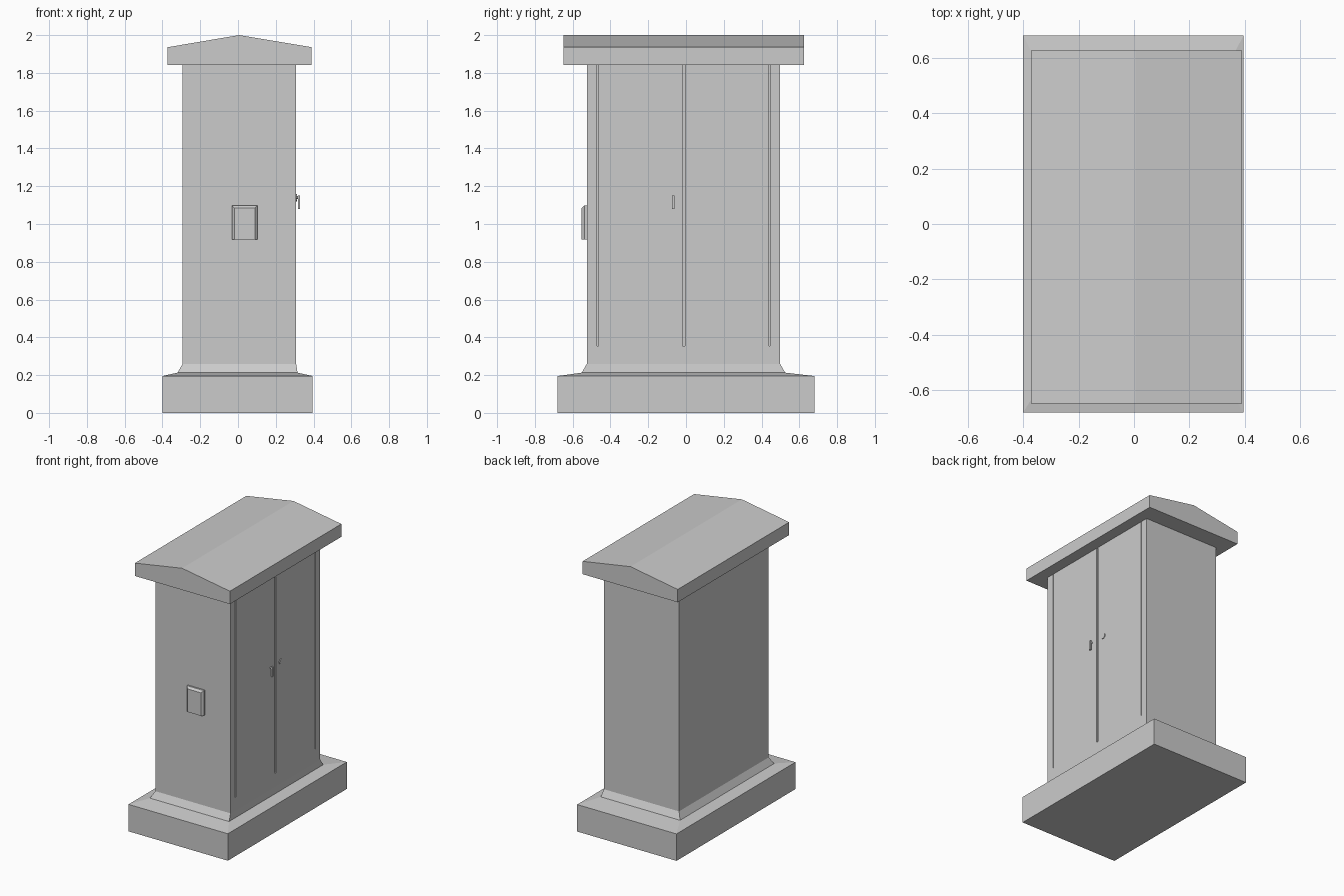
import bpy, bmesh, math

if "Cube" in bpy.data.objects:
    bpy.data.objects.remove(bpy.data.objects["Cube"])


def finish(name, bm):
    bmesh.ops.recalc_face_normals(bm, faces=bm.faces[:])
    mesh = bpy.data.meshes.new(name)
    bm.to_mesh(mesh)
    bm.free()
    obj = bpy.data.objects.new(name, mesh)
    bpy.context.collection.objects.link(obj)
    return obj


def loft(name, rings):
    """Join equal-length point rings with quads and cap both ends."""
    bm = bmesh.new()
    loops = [[bm.verts.new(p) for p in ring] for ring in rings]
    n = len(loops[0])
    for a, b in zip(loops, loops[1:]):
        for i in range(n):
            j = (i + 1) % n
            bm.faces.new((a[i], a[j], b[j], b[i]))
    bm.faces.new(loops[0])
    bm.faces.new(loops[-1])
    return finish(name, bm)


def rect(x0, x1, y0, y1, z):
    return [(x0, y0, z), (x1, y0, z), (x1, y1, z), (x0, y1, z)]


def box(name, x0, x1, y0, y1, z0, z1):
    return loft(name, [rect(x0, x1, y0, y1, z0), rect(x0, x1, y0, y1, z1)])


def disc(name, x0, x1, y, z, r, sides):
    ang = [2 * math.pi * i / sides for i in range(sides)]
    return loft(name, [[(x, y + r * math.cos(a), z + r * math.sin(a)) for a in ang]
                       for x in (x0, x1)])


# Plinth with sloped top
loft("plinth", [rect(-0.40, 0.395, -0.68, 0.68, 0),
                rect(-0.40, 0.395, -0.68, 0.68, 0.195),
                rect(-0.32, 0.315, -0.552, 0.525, 0.213)])

# Cabinet body with flared foot
body = loft("cabinet_body", [rect(-0.32, 0.315, -0.552, 0.525, 0.213),
                             rect(-0.293, 0.308, -0.525, 0.498, 0.26),
                             rect(-0.293, 0.308, -0.525, 0.498, 1.85)])

# Door grooves
for i, (y, w) in enumerate([(-0.468, 0.007), (-0.012, 0.015), (0.442, 0.007)]):
    cutter = box(f"groove_cutter_{i}", 0.300, 0.35, y - w / 2, y + w / 2, 0.355, 1.9)
    cutter.hide_render = True
    cutter.hide_set(True)
    cut = body.modifiers.new("groove", 'BOOLEAN')
    cut.operation = 'DIFFERENCE'
    cut.solver = 'EXACT'
    cut.object = cutter

bpy.context.view_layer.objects.active = body
for m in [m.name for m in body.modifiers]:
    bpy.ops.object.modifier_apply(modifier=m)
for o in [o for o in bpy.data.objects if o.name.startswith("groove_cutter")]:
    bpy.data.objects.remove(o)

# Gabled roof slab
gable = [(-0.372, 1.843), (0.389, 1.843), (0.389, 1.936), (0.006, 2.0), (-0.372, 1.936)]
loft("roof", [[(x, y, z) for x, z in gable] for y in (-0.648, 0.626)])

# Small box on the front, chamfered at the sides and top
def plate(y, inset):
    x0, x1, z0, z1 = -0.032 + inset, 0.103 - inset, 0.917, 1.098 - inset
    return [(x0, y, z0), (x1, y, z0), (x1, y, z1), (x0, y, z1)]

loft("front_box", [plate(-0.52, 0), plate(-0.538, 0), plate(-0.552, 0.014)])

# Door handle and round lock
disc("handle_stem", 0.30, 0.322, -0.068, 1.14, 0.007, 8)
box("handle_lever", 0.317, 0.327, -0.075, -0.061, 1.08, 1.15)
disc("lock_plate", 0.30, 0.313, 0.05, 1.14, 0.021, 10)
